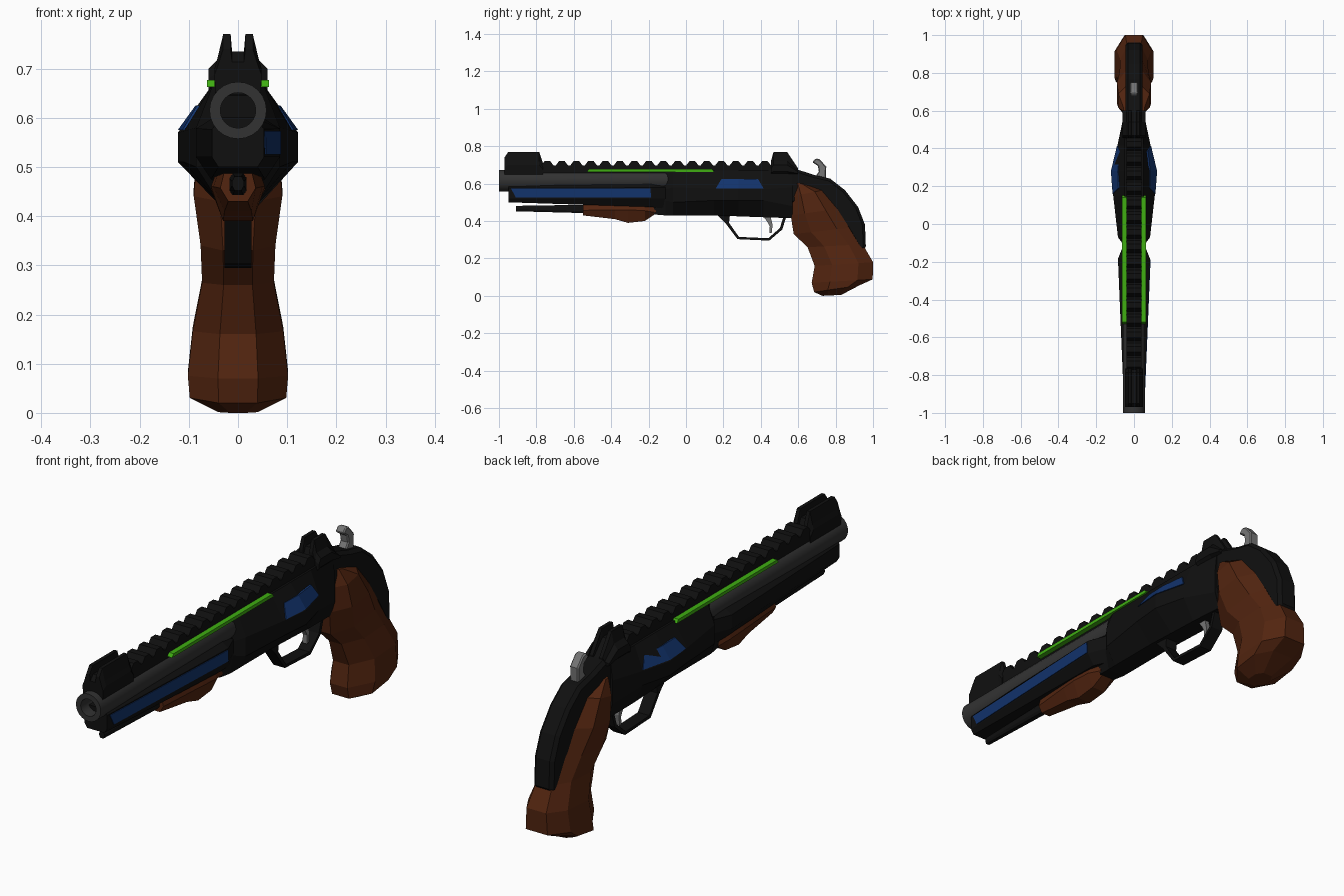
import bpy, bmesh, math

if "Cube" in bpy.data.objects:
    bpy.data.objects.remove(bpy.data.objects["Cube"])


def material(name, rgb):
    m = bpy.data.materials.new(name)
    m.diffuse_color = (*rgb, 1)
    m.use_nodes = True
    m.node_tree.nodes["Principled BSDF"].inputs["Base Color"].default_value = m.diffuse_color
    return m


BLACK = material("gunmetal_black", (0.005, 0.005, 0.005))
GREY = material("barrel_grey", (0.032, 0.032, 0.032))
STEEL = material("light_steel", (0.18, 0.18, 0.18))
BROWN = material("wood_brown", (0.085, 0.018, 0.005))
BLUE = material("panel_blue", (0.006, 0.033, 0.15))
GREEN = material("glow_green", (0.05, 0.42, 0.006))


def make(name, verts, faces, mat):
    me = bpy.data.meshes.new(name)
    me.from_pydata(verts, [], faces)
    me.materials.append(mat)
    bm = bmesh.new()
    bm.from_mesh(me)
    bmesh.ops.recalc_face_normals(bm, faces=bm.faces)
    bm.to_mesh(me)
    bm.free()
    ob = bpy.data.objects.new(name, me)
    bpy.context.collection.objects.link(ob)
    return ob


def loft(name, halves, mat):
    """Skin between sections; each is the +x half outline, mirrored to -x."""
    rings = [h + [(-x, y, z) for x, y, z in reversed(h)] for h in halves]
    n = len(rings[0])
    faces = [(k * n + i, k * n + (i + 1) % n, (k + 1) * n + (i + 1) % n, (k + 1) * n + i)
             for k in range(len(rings) - 1) for i in range(n)]
    faces += [tuple(range(n)), tuple(range((len(rings) - 1) * n, len(rings) * n))]
    return make(name, [p for r in rings for p in r], faces, mat)


def prism(name, outline, half_width, mat, bevel=0):
    """Side outline of (y, z) points extruded across x."""
    n = len(outline)
    verts = [(s * half_width, y, z) for s in (-1, 1) for y, z in outline]
    faces = [(i, (i + 1) % n, n + (i + 1) % n, n + i) for i in range(n)]
    faces += [tuple(range(n)), tuple(range(n, 2 * n))]
    ob = make(name, verts, faces, mat)
    if bevel:
        b = ob.modifiers.new("bevel", "BEVEL")
        b.width, b.segments, b.limit_method = bevel, 1, "ANGLE"
        b.angle_limit = math.radians(50)
    return ob


def body(name, stations, mat):
    """Eight-sided body: y, top width, top z, side width, side z pair, bottom width, bottom z."""
    return loft(name, [[(tw, y, zt), (w, y, zu), (w, y, zl), (bw, y, zb)]
                       for y, tw, zt, w, zu, zl, bw, zb in stations], mat)


# Receiver
RECEIVER = [
    (-0.17, 0.035, 0.65, 0.045, 0.57, 0.50, 0.035, 0.435),
    (-0.11, 0.04, 0.66, 0.055, 0.57, 0.51, 0.04, 0.43),
    (-0.07, 0.05, 0.67, 0.085, 0.58, 0.50, 0.04, 0.43),
    (0.15, 0.05, 0.67, 0.110, 0.573, 0.51, 0.04, 0.43),
    (0.28, 0.05, 0.67, 0.122, 0.57, 0.51, 0.04, 0.425),
    (0.415, 0.05, 0.67, 0.088, 0.57, 0.51, 0.04, 0.42),
    (0.57, 0.045, 0.67, 0.055, 0.58, 0.48, 0.035, 0.415),
]
body("receiver", RECEIVER, BLACK)


def upper_side_x(y, z):
    """Half width of the receiver's sloping upper side."""
    for a, b in zip(RECEIVER, RECEIVER[1:]):
        if a[0] <= y <= b[0]:
            t = (y - a[0]) / (b[0] - a[0])
            tw, zt, w, zu = [a[i] + t * (b[i] - a[i]) for i in (1, 2, 3, 4)]
            return w + (tw - w) * (z - zu) / (zt - zu)


# Blue receiver panels on both sides
for s, side in ((1, "right"), (-1, "left")):
    verts = [(s * (upper_side_x(y, z) + o), y, z) for o in (0.004, -0.004)
             for z, ys in ((0.575, (0.16, 0.28, 0.414)), (0.625, (0.19, 0.28, 0.385)))
             for y in ys]
    quads = [(0, 1, 4, 3), (1, 2, 5, 4)]
    quads += [tuple(i + 6 for i in q) for q in quads]
    rim = (0, 1, 2, 5, 4, 3)
    quads += [(a, b, b + 6, a + 6) for a, b in zip(rim, rim[1:] + rim[:1])]
    make("receiver_panel_" + side, verts, quads, BLUE)

# Lug below the barrel, with a blue strip on the right
body("barrel_lug", [
    (-0.95, 0.035, 0.60, 0.053, 0.577, 0.52, 0.04, 0.50),
    (-0.185, 0.05, 0.60, 0.085, 0.578, 0.52, 0.055, 0.475),
    (-0.11, 0.04, 0.60, 0.055, 0.578, 0.52, 0.04, 0.465)], BLACK)


def lug_x(y):
    return 0.053 + 0.032 * (y + 0.95) / 0.765


strip = [(-0.935, 0.573), (-0.19, 0.573), (-0.187, 0.525), (-0.91, 0.525)]
make("lug_strip", [(lug_x(y) + o, y, z) for o in (-0.003, 0.003) for y, z in strip],
     [(0, 1, 2, 3), (4, 5, 6, 7), (0, 1, 5, 4), (1, 2, 6, 5), (2, 3, 7, 6), (3, 0, 4, 7)], BLUE)

# Barrel: lathe profile of (radius, y), open bore at the muzzle
profile = [(0.036, -0.75), (0.036, -1.0), (0.058, -1.0), (0.058, -0.09), (0.04, -0.03)]
N = 24
verts = [(r * math.cos(2 * math.pi * i / N), y, 0.615 + r * math.sin(2 * math.pi * i / N))
         for r, y in profile for i in range(N)]
faces = [(k * N + i, k * N + (i + 1) % N, (k + 1) * N + (i + 1) % N, (k + 1) * N + i)
         for k in range(len(profile) - 1) for i in range(N)]
faces += [tuple(range(N)), tuple(range(4 * N, 5 * N))]
barrel = make("barrel", verts, faces, GREY)
barrel.data.materials.append(BLACK)
for p in barrel.data.polygons:
    if len(p.vertices) > 4:
        p.material_index = 1
bpy.context.view_layer.objects.active = barrel
barrel.select_set(True)
bpy.ops.object.shade_smooth_by_angle(angle=math.radians(30))
barrel.select_set(False)

# Serrated top rib
teeth, pitch, start = 16, 0.0775, -0.78
rib = [(-0.95, 0.645), (-0.95, 0.697)]
for i in range(teeth):
    y = start + i * pitch
    rib += [(y + 0.006, 0.697), (y + 0.024, 0.72), (y + 0.054, 0.72), (y + 0.072, 0.697)]
rib += [(0.50, 0.697), (0.50, 0.645)]
prism("top_rib", rib, 0.041, BLACK)

# Green light strips beside the rib
for s, side in ((1, "right"), (-1, "left")):
    ob = prism("light_strip_" + side,
               [(-0.53, 0.663), (-0.52, 0.677), (0.14, 0.677), (0.15, 0.663)], 0.011, GREEN)
    ob.location.x = s * 0.052

# Notched sights
front = [(0.012, 0.735), (0.015, 0.77), (0.03, 0.77), (0.042, 0.72), (0.048, 0.70), (0.046, 0.645)]
rear = [(0.012, 0.735), (0.015, 0.77), (0.03, 0.77), (0.04, 0.72), (0.06, 0.70), (0.06, 0.665), (0.045, 0.65)]


def section(points, y, top=1.0):
    return [(x, y, 0.65 + (z - 0.65) * top) for x, z in points]


loft("front_sight", [section(front, -0.97, 0.75), section(front, -0.95),
                     section(front, -0.785), section(front, -0.765, 0.5)], BLACK)
loft("rear_sight", [section(rear, 0.455, 0.6), section(rear, 0.468), section(rear, 0.54),
                    section(rear, 0.60, 0.25)], BLACK)

# Back strap running down behind the grip
prism("back_strap", [
    (0.46, 0.68), (0.58, 0.68), (0.69, 0.645), (0.77, 0.627), (0.85, 0.565), (0.92, 0.475),
    (0.957, 0.38), (0.962, 0.25), (0.93, 0.24), (0.86, 0.36), (0.78, 0.44), (0.62, 0.50),
    (0.50, 0.48)], 0.046, BLACK, 0.014)

# Grip: front edge, back edge and half width down its length
grip = [
    ((0.585, 0.605), (0.625, 0.60), 0.055),
    ((0.565, 0.53), (0.73, 0.565), 0.082),
    ((0.56, 0.43), (0.81, 0.465), 0.09),
    ((0.576, 0.33), (0.885, 0.365), 0.076),
    ((0.65, 0.26), (0.945, 0.275), 0.073),
    ((0.688, 0.16), (1.0, 0.18), 0.092),
    ((0.672, 0.07), (0.998, 0.088), 0.102),
    ((0.685, 0.02), (0.925, 0.055), 0.098),
    ((0.73, 0.0), (0.83, 0.005), 0.04),
]
loft("grip", [[(w * k, f[0] + (b[0] - f[0]) * t, f[1] + (b[1] - f[1]) * t)
               for t, k in ((0, 0.4), (0.3, 1), (0.75, 1), (1, 0.5))]
              for f, b, w in grip], BROWN)

# Fore grip and rod under the lug: y, half width, top z, bottom z
fore = [(-0.55, 0.036, 0.487, 0.43), (-0.38, 0.05, 0.49, 0.41), (-0.31, 0.055, 0.49, 0.39),
        (-0.22, 0.055, 0.485, 0.40), (-0.16, 0.042, 0.475, 0.44)]
loft("fore_grip", [[(w * 0.8, y, zt), (w, y, zt - 0.03), (w * 0.55, y, zb)]
                   for y, w, zt, zb in fore], BROWN)
rod = [(-0.91, 0.012, 0.481, 0.452), (-0.53, 0.018, 0.487, 0.442)]
loft("ejector_rod", [[(w * 0.6, y, zt), (w, y, zt - 0.01), (w, y, zb + 0.01), (w * 0.6, y, zb)]
                     for y, w, zt, zb in rod], BLACK)

# Trigger guard, trigger and hammer
prism("trigger_guard", [
    (0.165, 0.435), (0.21, 0.39), (0.275, 0.303), (0.445, 0.295), (0.515, 0.355), (0.535, 0.42),
    (0.52, 0.42), (0.502, 0.362), (0.44, 0.308), (0.283, 0.315), (0.23, 0.39), (0.235, 0.435)],
    0.027, BLACK)
prism("trigger", [(0.41, 0.43), (0.45, 0.43), (0.463, 0.38), (0.458, 0.335), (0.445, 0.335),
                  (0.448, 0.37), (0.435, 0.395)], 0.01, STEEL)
prism("hammer", [(0.675, 0.715), (0.695, 0.735), (0.715, 0.73), (0.75, 0.69), (0.748, 0.62),
                 (0.68, 0.62), (0.71, 0.665), (0.705, 0.695)], 0.02, STEEL, 0.005)
